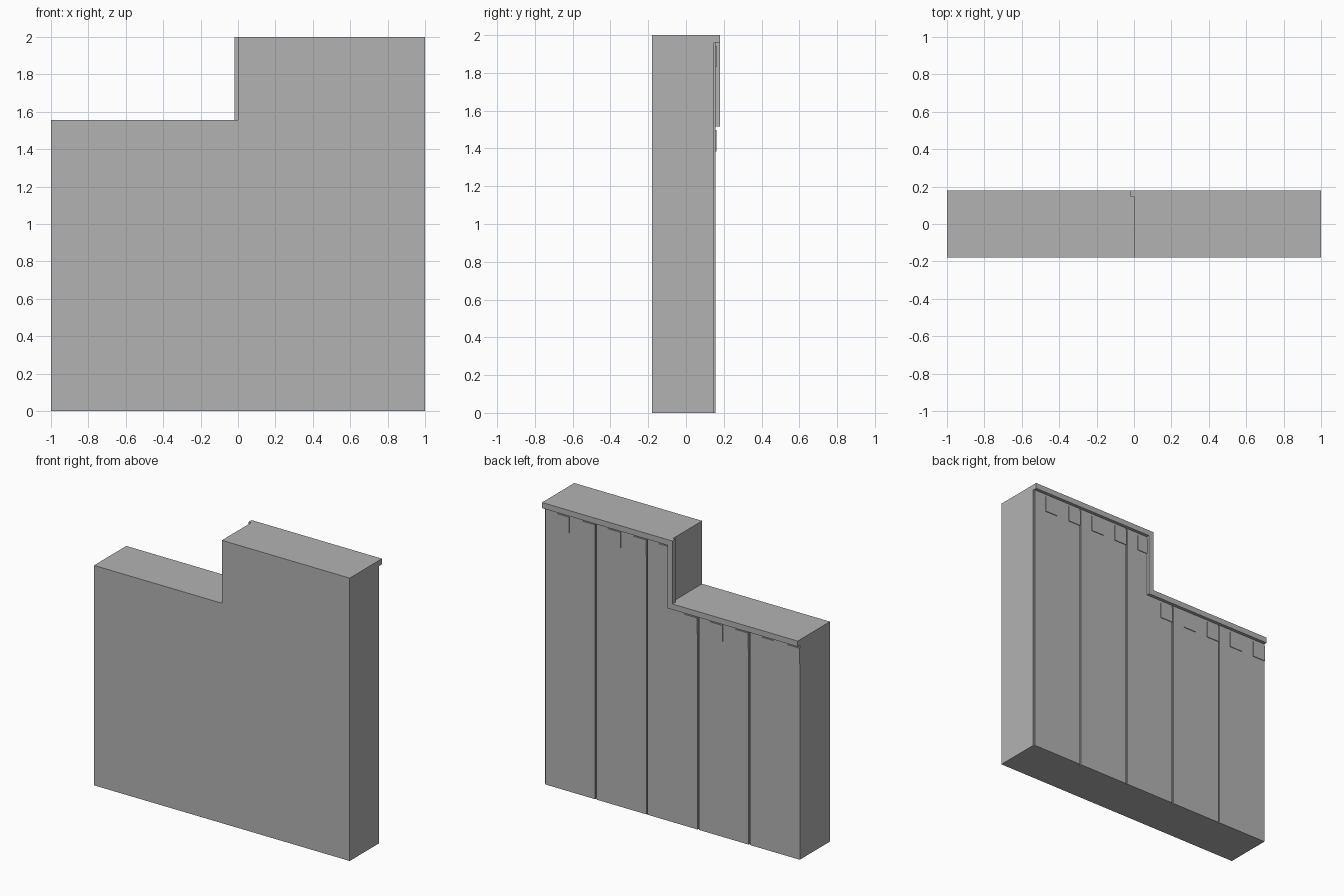
import bpy, bmesh

if "Cube" in bpy.data.objects:
    bpy.data.objects.remove(bpy.data.objects["Cube"])

grey = bpy.data.materials.new("plain_grey")
grey.diffuse_color = (0.45, 0.45, 0.45, 1)
grey.use_nodes = True
grey.node_tree.nodes["Principled BSDF"].inputs["Base Color"].default_value = grey.diffuse_color


def prism(name, profile, y0, y1):
    """Extrude an x-z outline from y0 to y1."""
    bm = bmesh.new()
    face = bm.faces.new([bm.verts.new((x, y0, z)) for x, z in profile])
    out = bmesh.ops.extrude_face_region(bm, geom=[face])
    verts = [v for v in out["geom"] if isinstance(v, bmesh.types.BMVert)]
    bmesh.ops.translate(bm, verts=verts, vec=(0, y1 - y0, 0))
    bmesh.ops.recalc_face_normals(bm, faces=bm.faces)
    mesh = bpy.data.meshes.new(name)
    bm.to_mesh(mesh)
    bm.free()
    mesh.materials.append(grey)
    obj = bpy.data.objects.new(name, mesh)
    bpy.context.collection.objects.link(obj)
    return obj


def rect(x0, x1, z0, z1):
    return [(x0, z0), (x1, z0), (x1, z1), (x0, z1)]


LOW, HIGH, BAND = 1.555, 2.0, 0.04
FRONT, CORE, PLANK, BACK = -0.18, 0.147, 0.157, 0.18

# stepped wall core
prism("wall_core", [(-1, 0), (1, 0), (1, HIGH), (0, HIGH), (0, LOW), (-1, LOW)],
      FRONT, CORE)

# back planks separated by narrow grooves; the middle one follows the step
for i in range(5):
    a = -1 + 0.4 * i
    b = a + 0.39
    lo, hi = LOW - BAND, HIGH - BAND
    if a < 0 < b:
        outline = [(a, 0), (b, 0), (b, hi), (0, hi), (0, lo), (a, lo)]
    else:
        outline = rect(a, b, 0, hi if a > 0 else lo)
    prism(f"plank_{i + 1}", outline, CORE, PLANK)

# stepped trim along the top edge of the back
prism("top_trim",
      [(-1, LOW), (-0.02, LOW), (-0.02, HIGH), (1, HIGH),
       (1, HIGH - BAND), (0.02, HIGH - BAND), (0.02, LOW - BAND), (-1, LOW - BAND)],
      CORE, BACK)

# row of thin square blocks under the trim
for i in range(10):
    x = -1 + 0.2 * i
    top = (LOW if i < 5 else HIGH) - 0.058
    prism(f"square_block_{i + 1}", rect(x, x + 0.1, top - 0.112, top),
          PLANK - 0.003, PLANK + 0.005)
